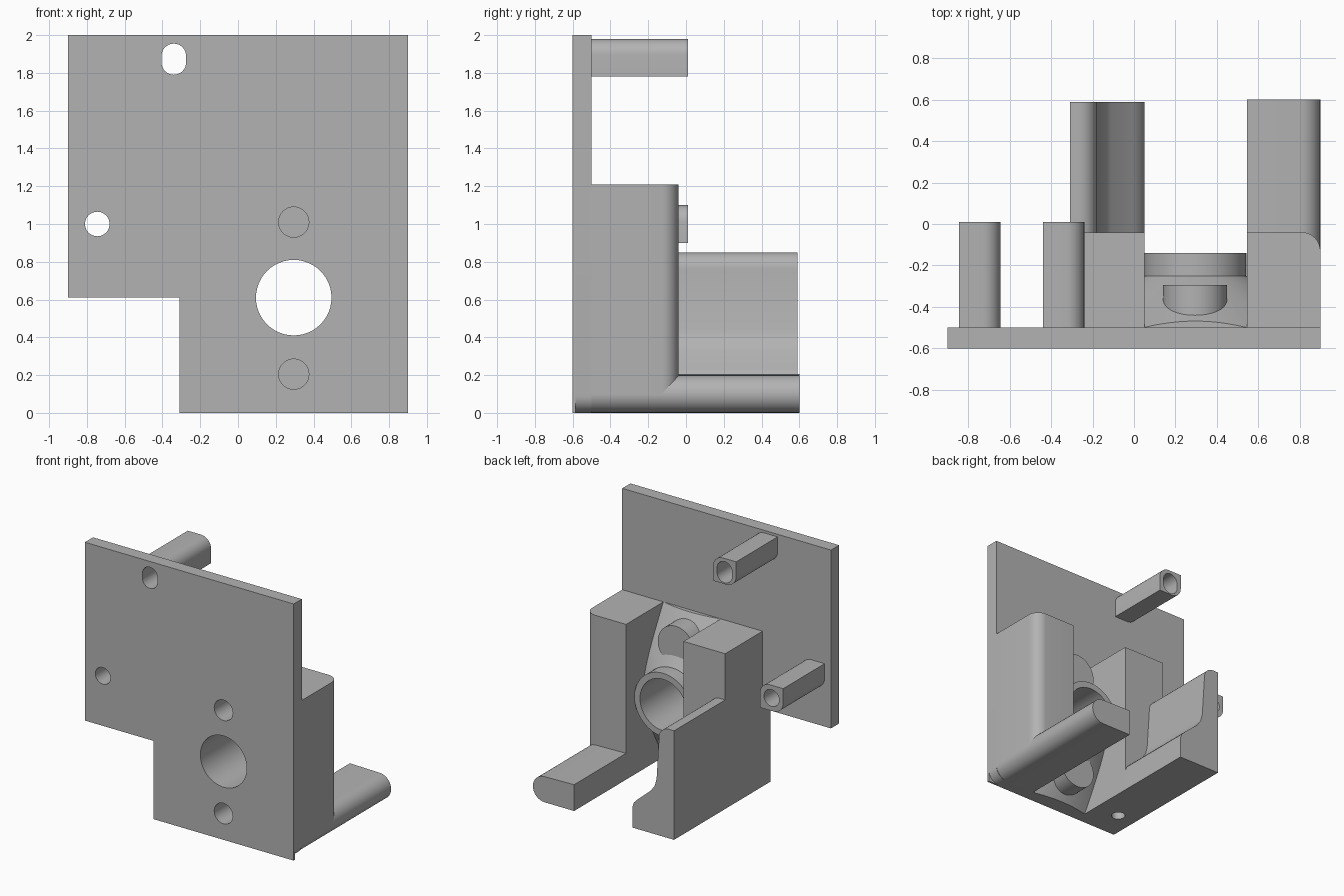
import bpy, bmesh, math

if "Cube" in bpy.data.objects:
    bpy.data.objects.remove(bpy.data.objects["Cube"], do_unlink=True)

GREY = (0.45, 0.45, 0.45, 1)
grey = bpy.data.materials.new("plain_grey")
grey.use_nodes = True
grey.diffuse_color = GREY
grey.node_tree.nodes["Principled BSDF"].inputs["Base Color"].default_value = GREY
parts = []


def arc(cx, cz, r, a, b, n=8):
    """Points on an arc from angle a to b in degrees."""
    angles = [math.radians(a + (b - a) * i / n) for i in range(n + 1)]
    return [(cx + r * math.cos(t), cz + r * math.sin(t)) for t in angles]


def circle(cx, cz, r, n=48):
    return arc(cx, cz, r, 0, 360, n)[:-1]


def loft(name, lower, upper, start, end, axis="y"):
    """Closed solid between two matching outlines placed along an axis."""
    place = (lambda p, d: (p[0], d, p[1])) if axis == "y" else (lambda p, d: (p[0], p[1], d))
    bm = bmesh.new()
    first = [bm.verts.new(place(p, start)) for p in lower]
    last = [bm.verts.new(place(p, end)) for p in upper]
    bm.faces.new(first)
    bm.faces.new(last)
    for i in range(len(first)):
        j = (i + 1) % len(first)
        bm.faces.new((first[i], first[j], last[j], last[i]))
    bmesh.ops.recalc_face_normals(bm, faces=bm.faces)
    mesh = bpy.data.meshes.new(name)
    bm.to_mesh(mesh)
    bm.free()
    mesh.materials.append(grey)
    obj = bpy.data.objects.new(name, mesh)
    bpy.context.collection.objects.link(obj)
    parts.append(obj)
    return obj


def prism(name, outline, start, end, axis="y"):
    return loft(name, outline, outline, start, end, axis)


def carve(obj, outline, start, end, axis="y", mode="DIFFERENCE"):
    """Boolean with a temporary prism, applied at once."""
    cutter = prism("cutter", outline, start, end, axis)
    cutter.hide_render = True
    parts.remove(cutter)
    mod = obj.modifiers.new("carve", "BOOLEAN")
    mod.operation, mod.solver, mod.object = mode, "EXACT", cutter
    graph = bpy.context.evaluated_depsgraph_get()
    mesh = bpy.data.meshes.new_from_object(obj.evaluated_get(graph))
    obj.modifiers.clear()
    obj.data = mesh
    bpy.data.objects.remove(cutter, do_unlink=True)


def rect(x0, x1, z0, z1):
    return [(x0, z0), (x1, z0), (x1, z1), (x0, z1)]


# Main dimensions
FRONT, SKIN, BACK, BLOCK_Y = -0.6, -0.585, -0.5, -0.04
LEFT, RIGHT, IN_R, IN_L = 0.9, -0.31, 0.05, 0.545
TOP, BLOCK_TOP, R = 2.0, 1.21, 0.09
HUB = (0.295, 0.61)
SCREW_Z = (1.01, 0.205)
slot = arc(-0.34, 1.89, 0.065, 0, 180, 16) + arc(-0.34, 1.855, 0.065, 180, 360, 16)
round_hole = circle(-0.745, 1.0, 0.065)

# Notched face plate: square front skin, rounded lower corner behind it
upper = [(LEFT, TOP), (-LEFT, TOP), (-LEFT, 0.61), (RIGHT, 0.61), (RIGHT, 0)]
face_plate = prism("face_plate", upper + [(LEFT, 0)], FRONT, SKIN)
backing = prism("plate_backing", upper + arc(LEFT - R, R, R, -90, 0), SKIN, BACK)
for plate in (face_plate, backing):
    for hole in [slot, round_hole, circle(*HUB, 0.2)] + [circle(HUB[0], z, 0.08) for z in SCREW_Z]:
        carve(plate, hole, -0.7, -0.4)

# Hollow posts with two opposite rounded corners
for name, x, z, hole in (("upper_post", -0.34, 1.88, slot), ("side_post", -0.745, 1.0, round_hole)):
    w, c = 0.1, 0.085
    outline = [(x + w, z - w)] + arc(x + w - c, z + w - c, c, 0, 90)
    outline += [(x - w, z + w)] + arc(x - w + c, z - w + c, c, 180, 270)
    post = prism(name, outline, BACK, 0.01)
    carve(post, hole, -0.7, 0.2)

# Left column with rounded rear edge, and the arm running back from its foot
prism("left_column", [(IN_L, BACK), (LEFT, BACK)] + arc(LEFT - R, BLOCK_Y - R, R, 0, 90)
      + [(IN_L, BLOCK_Y)], 0.1, BLOCK_TOP, "z")
prism("left_arm", [(IN_L, 0)] + arc(LEFT - 0.1, 0.1, 0.1, -90, 90, 16) + [(IN_L, 0.205)],
      BACK, 0.6)

# Right column with a blind hole in its underside
right_column = prism("right_column", rect(RIGHT, IN_R, 0, BLOCK_TOP), BACK, BLOCK_Y)
carve(right_column, circle(-0.155, -0.365, 0.05), -0.1, 0.3, "z")

# Right wing: thin wall swelling into a broad foot
wing = [(RIGHT, 0), (IN_R, 0), (IN_R, 0.16), (0.035, 0.2), (0.0, 0.235), (-0.11, 0.33),
        (-0.145, 0.38), (-0.16, 0.44), (-0.18, 0.75)]
wing += arc(-0.265, 0.765, 0.085, 0, 90) + [(RIGHT, 0.85)]
prism("right_wing", wing, BLOCK_Y, 0.59)

# Conical web around the hub, trimmed to the gap between the columns
web = loft("hub_web", circle(*HUB, 0.65, 96), circle(*HUB, 0.25, 96), BACK, -0.25)
carve(web, rect(IN_R, IN_L, 0, BLOCK_TOP), -0.7, 0, mode="INTERSECT")
carve(web, circle(*HUB, 0.2), -0.7, 0)

# Hub ring
ring = prism("hub_ring", circle(*HUB, 0.248), BACK, -0.14)
carve(ring, circle(*HUB, 0.2), -0.7, 0)

# Screw bosses with blind holes, kept clear of the hub bore
for name, z in zip(("upper_boss", "lower_boss"), SCREW_Z):
    boss = prism(name, circle(HUB[0], z, 0.155), BACK, -0.295)
    carve(boss, circle(HUB[0], z, 0.08), -0.7, -0.34)
    carve(web, circle(HUB[0], z, 0.08), -0.7, -0.34)

# Smooth the curved faces and keep the edges sharp
bpy.ops.object.select_all(action="DESELECT")
for obj in parts:
    obj.select_set(True)
bpy.context.view_layer.objects.active = parts[0]
bpy.ops.object.shade_smooth_by_angle(angle=math.radians(30))
